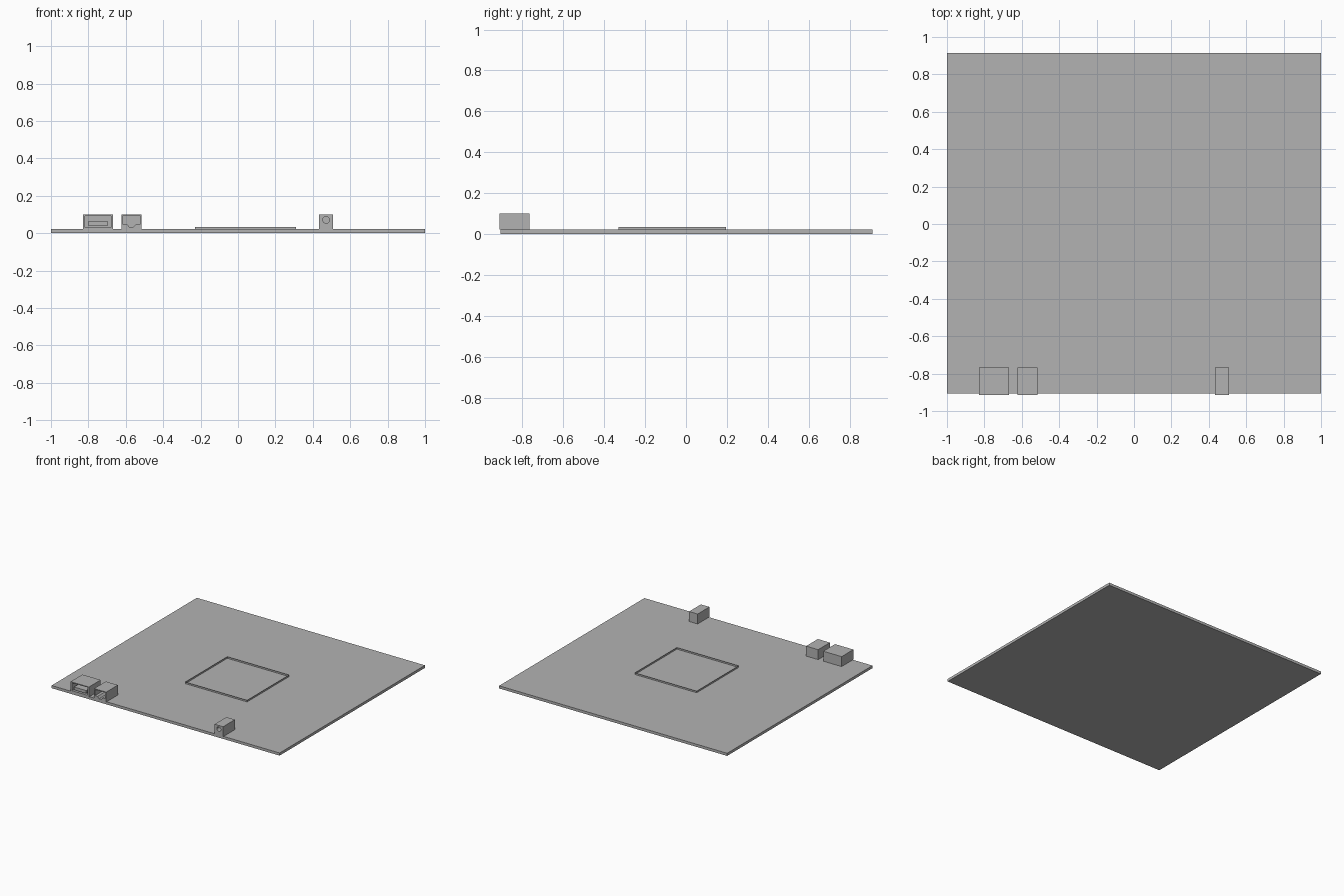
import bpy, bmesh, math

cube = bpy.data.objects.get("Cube")
if cube:
    bpy.data.objects.remove(cube, do_unlink=True)

grey = bpy.data.materials.new("plain_grey")
grey.use_nodes = True
colour = (0.45, 0.45, 0.45, 1)
grey.diffuse_color = colour
grey.node_tree.nodes["Principled BSDF"].inputs["Base Color"].default_value = colour

FRONT, BACK = -0.913, -0.766
BOARD_TOP, PORT_TOP = 0.021, 0.10


def finish(name, bm):
    mesh = bpy.data.meshes.new(name)
    bm.to_mesh(mesh)
    bm.free()
    mesh.materials.append(grey)
    obj = bpy.data.objects.new(name, mesh)
    bpy.context.collection.objects.link(obj)
    return obj


def rect(x0, x1, z0, z1):
    return [(x0, z0), (x1, z0), (x1, z1), (x0, z1)]


def add_box(bm, xs, ys, zs, open_ends=False):
    """Box between the given limits, optionally just its four walls."""
    low, high = [[bm.verts.new((x, y, z)) for x, y in rect(*xs, *ys)] for z in zs]
    for i in range(4):
        j = (i + 1) % 4
        bm.faces.new((low[i], low[j], high[j], high[i]))
    if not open_ends:
        bm.faces.new(low[::-1])
        bm.faces.new(high)


def box(name, xs, ys, zs, open_ends=False):
    bm = bmesh.new()
    add_box(bm, xs, ys, zs, open_ends)
    return finish(name, bm)


def port(name, x0, x1, opening, depth):
    """Connector housing with a socket of the given outline sunk in its front."""
    bm = bmesh.new()
    rim = []
    for outline, length in ((rect(x0, x1, BOARD_TOP, PORT_TOP), BACK - FRONT),
                            (opening, depth)):
        front = [bm.verts.new((x, FRONT, z)) for x, z in outline]
        rear = [bm.verts.new((x, FRONT + length, z)) for x, z in outline]
        n = len(front)
        for i in range(n):
            j = (i + 1) % n
            bm.faces.new((front[i], front[j], rear[j], rear[i]))
            rim.append(bm.edges.get((front[i], front[j])))
        bm.faces.new(rear)
    bmesh.ops.triangle_fill(bm, edges=rim, use_beauty=True, use_dissolve=False)
    bmesh.ops.recalc_face_normals(bm, faces=bm.faces)
    return finish(name, bm)


# Board, and the thin upright rim around the processor area
box("circuit_board", (-1, 1), (-0.907, 0.913), (0, BOARD_TOP))
box("processor_rim", (-0.231, 0.311), (-0.33, 0.196), (BOARD_TOP, 0.034), open_ends=True)

# Wide port with its contact tongue
port("wide_port", -0.829, -0.668, rect(-0.818, -0.679, 0.031, 0.093), 0.13)
box("wide_port_tongue", (-0.802, -0.695), (FRONT + 0.004, FRONT + 0.13), (0.04, 0.063))

# Network port with a stepped clip notch
middle = -0.57
half = [(0.009, 0.031), (0.022, 0.046), (0.045, 0.046), (0.045, 0.094)]
outline = [(middle + x, z) for x, z in half] + [(middle - x, z) for x, z in reversed(half)]
port("network_port", -0.623, -0.517, outline, 0.13)

# Round power jack
circle = [(0.471 + 0.018 * math.cos(a), 0.071 + 0.018 * math.sin(a))
          for a in (math.tau * i / 24 for i in range(24))]
port("power_jack", 0.434, 0.509, circle, 0.13)
